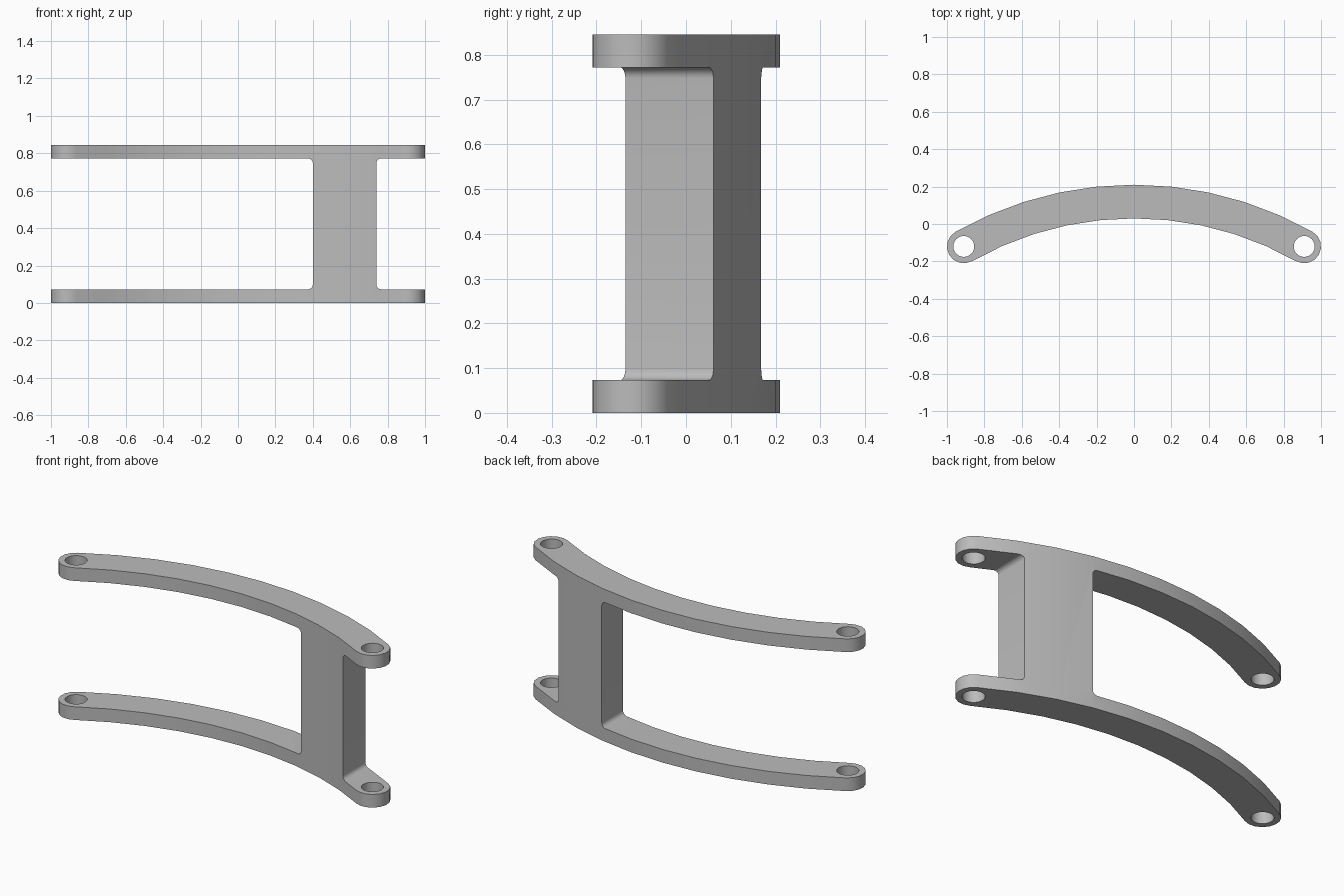
import bpy, bmesh
from math import asin, cos, sin, pi, radians
from mathutils import Vector

cube = bpy.data.objects.get("Cube")
if cube:
    bpy.data.objects.remove(cube, do_unlink=True)

HEIGHT, PLATE = 0.845, 0.073        # overall height, plate thickness
HOLE_X, HOLE_Y = 0.91, -0.12        # pin hole position
HALF_W, HOLE_R = 0.09, 0.056        # half width of the arm, pin hole radius
ARC_R, ARC_Y = 1.845, -1.725        # centreline radius and centre of the arc
WEB = (0.40, 0.74)                  # sides of the upright web
FILLET = 0.025

grey = bpy.data.materials.new("plain grey")
grey.use_nodes = True
grey.diffuse_color = (0.5, 0.5, 0.5, 1)
grey.node_tree.nodes["Principled BSDF"].inputs["Base Color"].default_value = (0.5, 0.5, 0.5, 1)


def prism(name, points, offset):
    """Extrude a closed 3D outline along an offset vector."""
    bm = bmesh.new()
    face = bm.faces.new([bm.verts.new(p) for p in points])
    ext = bmesh.ops.extrude_face_region(bm, geom=[face])
    moved = [v for v in ext["geom"] if isinstance(v, bmesh.types.BMVert)]
    bmesh.ops.translate(bm, verts=moved, vec=Vector(offset))
    bmesh.ops.recalc_face_normals(bm, faces=bm.faces)
    mesh = bpy.data.meshes.new(name)
    bm.to_mesh(mesh)
    bm.free()
    mesh.materials.append(grey)
    obj = bpy.data.objects.new(name, mesh)
    bpy.context.collection.objects.link(obj)
    return obj


def arc(cx, cy, r, start, end, steps):
    """Points on an arc, both ends included."""
    angles = [start + (end - start) * i / steps for i in range(steps + 1)]
    return [(cx + r * cos(a), cy + r * sin(a)) for a in angles]


# Curved arm outline with round ends
half = asin(HOLE_X / ARC_R)
right, left = pi / 2 - half, pi / 2 + half
outline = arc(0, ARC_Y, ARC_R + HALF_W, right, left, 10)
outline += arc(-HOLE_X, HOLE_Y, HALF_W, left, left + pi, 8)[1:-1]
outline += arc(0, ARC_Y, ARC_R - HALF_W, left, right, 10)
outline += arc(HOLE_X, HOLE_Y, HALF_W, right - pi, right, 8)[1:-1]
bracket = prism("curved_bracket", [(x, y, 0) for x, y in outline], (0, 0, HEIGHT))

cutters = []

# Openings on each side of the web, filleted where they meet it
for name, edge, side in (("long_opening", WEB[0], -1), ("short_opening", WEB[1], 1)):
    cx = edge + side * FILLET
    low, high = PLATE + FILLET, HEIGHT - PLATE - FILLET
    corner = arc(0, 0, FILLET, pi, 1.5 * pi, 6)
    bottom = [(cx + side * x, low + z) for x, z in corner]
    top = [(cx + side * x, high - z) for x, z in reversed(corner)]
    far = side * 1.2
    profile = top + bottom + [(far, PLATE), (far, HEIGHT - PLATE)]
    cutters.append(prism(name, [(x, -0.5, z) for x, z in profile], (0, 1, 0)))

# Pin holes
for side in (-1, 1):
    ring = arc(side * HOLE_X, HOLE_Y, HOLE_R, 0, 2 * pi, 24)[:-1]
    cutters.append(prism("pin_hole", [(x, y, -0.1) for x, y in ring], (0, 0, HEIGHT + 0.2)))

bpy.ops.object.select_all(action="DESELECT")
bpy.context.view_layer.objects.active = bracket
bracket.select_set(True)
for cutter in cutters:
    cutter.hide_render = True
    mod = bracket.modifiers.new(cutter.name, "BOOLEAN")
    mod.operation, mod.solver, mod.object = "DIFFERENCE", "EXACT", cutter
    bpy.ops.object.modifier_apply(modifier=mod.name)
for cutter in cutters:
    bpy.data.objects.remove(cutter, do_unlink=True)

bpy.ops.object.shade_smooth_by_angle(angle=radians(30))
